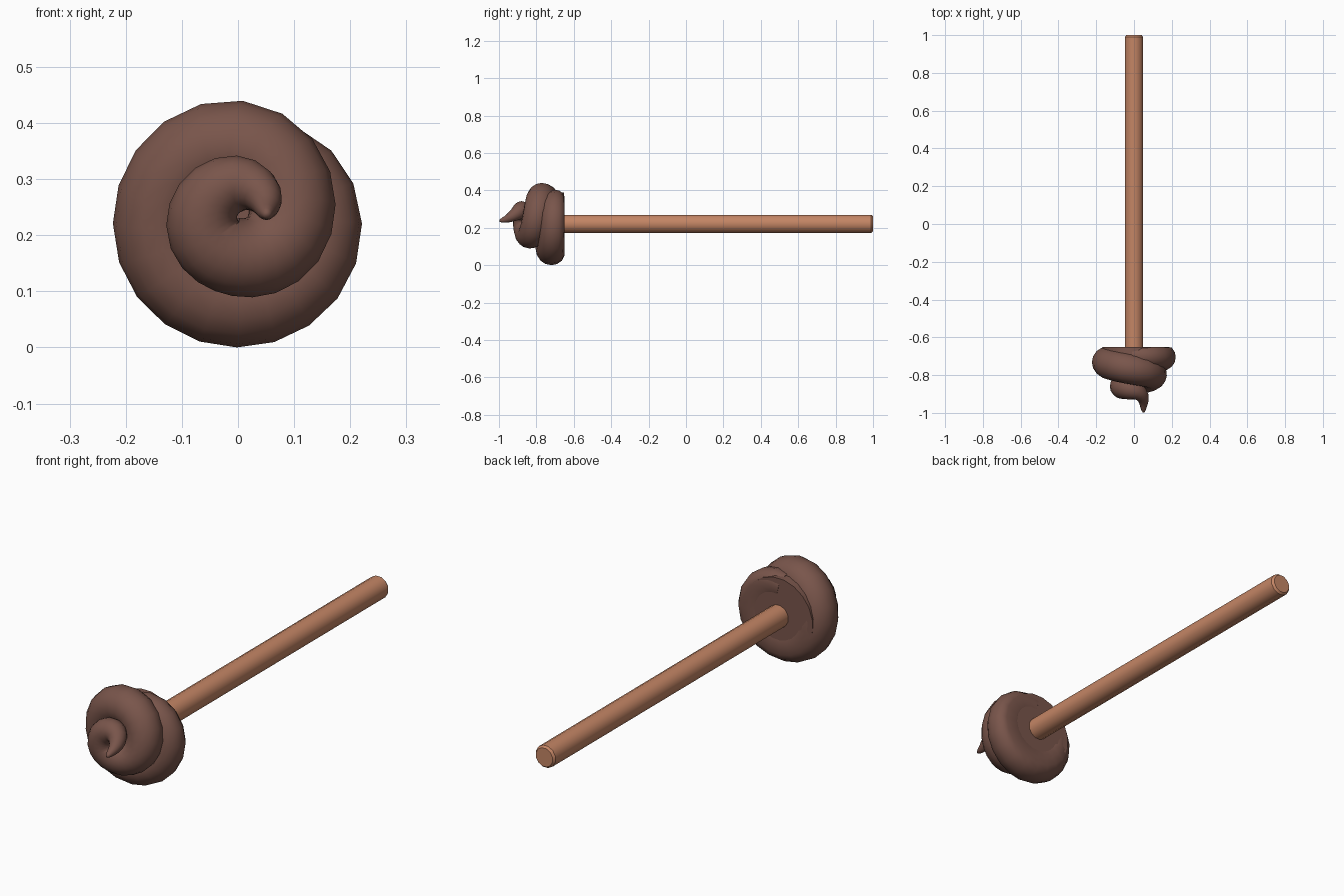
import bpy, bmesh, math
from mathutils import Vector

if "Cube" in bpy.data.objects:
    bpy.data.objects.remove(bpy.data.objects["Cube"])

CZ = 0.221        # height of the common axis
BACK = -0.65      # flat back of the swirl


def material(name, rgb):
    m = bpy.data.materials.new(name)
    m.diffuse_color = (*rgb, 1)
    m.use_nodes = True
    m.node_tree.nodes["Principled BSDF"].inputs["Base Color"].default_value = m.diffuse_color
    return m


brown = material("dark brown", (0.191, 0.091, 0.070))
wood = material("light wood", (0.55, 0.235, 0.13))


def finish(bm, name, mat, angle):
    bmesh.ops.recalc_face_normals(bm, faces=bm.faces)
    me = bpy.data.meshes.new(name)
    bm.to_mesh(me)
    bm.free()
    ob = bpy.data.objects.new(name, me)
    bpy.context.collection.objects.link(ob)
    me.materials.append(mat)
    bpy.ops.object.select_all(action='DESELECT')
    ob.select_set(True)
    bpy.context.view_layer.objects.active = ob
    bpy.ops.object.shade_smooth_by_angle(angle=math.radians(angle))
    return ob


def lathe(name, profile, sides, mat, angle):
    """Closed solid round the y axis from (y, radius) pairs."""
    bm = bmesh.new()
    rings = []
    for y, r in profile:
        rings.append([bm.verts.new((r * math.cos(a), y, CZ + r * math.sin(a)))
                      for a in (2 * math.pi * (i + 0.5) / sides for i in range(sides))])
    for a, b in zip(rings, rings[1:]):
        for i in range(sides):
            j = (i + 1) % sides
            bm.faces.new((a[i], a[j], b[j], b[i]))
    bm.faces.new(rings[0])
    bm.faces.new(rings[-1])
    return finish(bm, name, mat, angle)


# Swirl path: degrees turned clockwise from the top, path radius, y, tube radius
KEYS = [(0, .120, -.700, .055), (45, .142, -.702, .065), (90, .150, -.705, .071),
        (180, .140, -.720, .081), (270, .140, -.732, .083), (360, .138, -.770, .081),
        (450, .093, -.805, .076), (540, .060, -.840, .070), (630, .063, -.860, .065),
        (720, .070, -.880, .051), (750, .069, -.900, .040), (772, .063, -.932, .029),
        (784, .056, -.962, .019), (790, .054, -.985, .012), (793, .053, -.997, .005)]


def slope(i, c):
    a, b = KEYS[max(i - 1, 0)], KEYS[min(i + 1, len(KEYS) - 1)]
    return (b[c] - a[c]) / (b[0] - a[0])


def sample(s):
    """Smooth (Hermite) reading of the key list: centre point and tube radius."""
    i = max(k for k in range(len(KEYS) - 1) if KEYS[k][0] <= s or k == 0)
    k0, k1 = KEYS[i], KEYS[i + 1]
    h = k1[0] - k0[0]
    t = (s - k0[0]) / h
    R, y, r = (k0[c] * (1 + 2 * t) * (1 - t) ** 2 + h * slope(i, c) * t * (1 - t) ** 2
               + k1[c] * t * t * (3 - 2 * t) + h * slope(i + 1, c) * t * t * (t - 1)
               for c in (1, 2, 3))
    a = math.radians(90 - s)
    return Vector((R * math.cos(a), y, CZ + R * math.sin(a))), r


# Swirl: tapering coil, flattened against the back plane
SIDES = 16
stops = [18 * i for i in range(41)] + [735, 750, 762, 772, 779, 784, 788, 791, 793]
bm = bmesh.new()
rings = []
for s in stops:
    p, r = sample(s)
    tangent = (sample(min(s + 1, 793))[0] - sample(max(s - 1, 0))[0]).normalized()
    out = Vector((p.x, 0, p.z - CZ)).normalized()
    out = (out - tangent * out.dot(tangent)).normalized()
    side = tangent.cross(out)
    ring = []
    for i in range(SIDES):
        a = 2 * math.pi * i / SIDES
        v = p + (out * math.cos(a) + side * math.sin(a)) * r
        v.y = min(v.y, BACK)
        ring.append(bm.verts.new(v))
    rings.append(ring)
for a, b in zip(rings, rings[1:]):
    for i in range(SIDES):
        j = (i + 1) % SIDES
        bm.faces.new((a[i], a[j], b[j], b[i]))
bm.faces.new(rings[0])
bm.faces.new(rings[-1])
finish(bm, "swirl", brown, 60)

# Core that fills the back of the swirl
lathe("swirl_core", [(BACK - .001, .17), (-.70, .17), (-.80, .08)], 20, brown, 40)

# Stick with a chamfered end
lathe("stick", [(-.70, .05), (.99, .05), (1.0, .042)], 12, wood, 35)
